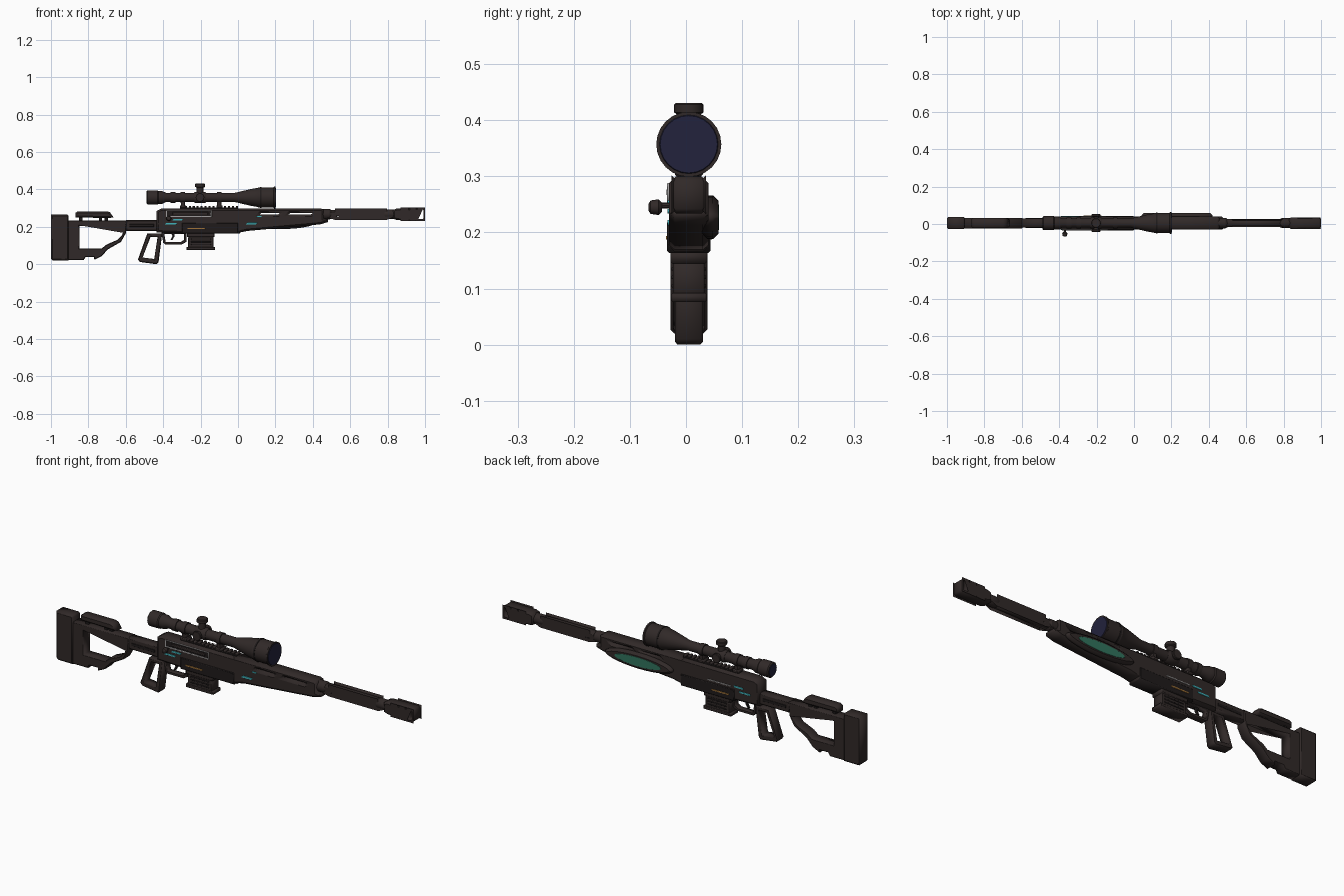
import bpy, bmesh, math
from mathutils import Matrix, Vector

if "Cube" in bpy.data.objects:
    bpy.data.objects.remove(bpy.data.objects["Cube"])

MID = 0.005  # centre plane of the body in y
AXIS = 0.357  # scope axis height
BORE = 0.267  # barrel axis height


def material(name, r, g, b):
    m = bpy.data.materials.new(name)
    m.use_nodes = True
    m.diffuse_color = (r, g, b, 1)
    m.node_tree.nodes["Principled BSDF"].inputs["Base Color"].default_value = (r, g, b, 1)
    return m


BODY = material("dark gunmetal", 0.030, 0.022, 0.021)
BLACK = material("soft black", 0.014, 0.011, 0.011)
GLASS = material("navy glass", 0.016, 0.016, 0.045)
TEAL = material("teal accent", 0.05, 0.45, 0.50)
GREEN = material("green inlay", 0.03, 0.17, 0.11)
ORANGE = material("orange accent", 0.35, 0.17, 0.04)
GREY = material("pale grey", 0.35, 0.34, 0.34)


def finish(name, mesh, mat):
    mesh.materials.clear()
    mesh.materials.append(mat)
    ob = bpy.data.objects.new(name, mesh)
    bpy.context.collection.objects.link(ob)
    return ob


def prism(name, outline, width, mat=BODY, holes=(), bevel=0.004, y=MID):
    """Side profile in x and z, extruded across y with chamfered rims."""
    cu = bpy.data.curves.new(name, "CURVE")
    cu.dimensions, cu.fill_mode = "2D", "BOTH"
    for loop in (outline, *holes):
        sp = cu.splines.new("POLY")
        sp.points.add(len(loop) - 1)
        for p, (x, z) in zip(sp.points, loop):
            p.co = (x, z, 0, 1)
        sp.use_cyclic_u = True
    cu.extrude = width / 2 - bevel
    cu.bevel_depth, cu.offset, cu.bevel_resolution = bevel, -bevel, 0
    tmp = bpy.data.objects.new(name + "_curve", cu)
    bpy.context.collection.objects.link(tmp)
    deps = bpy.context.evaluated_depsgraph_get()
    mesh = bpy.data.meshes.new_from_object(tmp.evaluated_get(deps))
    bpy.data.objects.remove(tmp)
    mesh.transform(Matrix.Translation((0, y, 0)) @ Matrix.Rotation(math.pi / 2, 4, "X"))
    return finish(name, mesh, mat)


def rect(x0, x1, z0, z1):
    return [(x0, z0), (x1, z0), (x1, z1), (x0, z1)]


def oval(cx, cz, rx, rz, n=28):
    return [(cx + rx * math.cos(i * math.tau / n), cz + rz * math.sin(i * math.tau / n)) for i in range(n)]


def lathe(name, profile, origin, direction="X", mat=BODY, seg=20):
    """Turn (distance, radius) pairs about an axis, with capped ends."""
    bm = bmesh.new()
    rings = [[bm.verts.new((r * math.cos(i * math.tau / seg), r * math.sin(i * math.tau / seg), d))
              for i in range(seg)] for d, r in profile]
    for a, b in zip(rings, rings[1:]):
        for i in range(seg):
            j = (i + 1) % seg
            bm.faces.new((a[i], a[j], b[j], b[i]))
    bm.faces.new(rings[0][::-1])
    bm.faces.new(rings[-1])
    turn = {"X": Vector((1, 0, 0)), "Y": Vector((0, 1, 0)), "Z": Vector((0, 0, 1))}[direction]
    bm.transform(Matrix.Translation(origin) @ turn.to_track_quat("Z", "Y").to_matrix().to_4x4())
    bmesh.ops.recalc_face_normals(bm, faces=bm.faces)
    mesh = bpy.data.meshes.new(name)
    bm.to_mesh(mesh)
    bm.free()
    ob = finish(name, mesh, mat)
    bpy.ops.object.select_all(action="DESELECT")
    ob.select_set(True)
    bpy.context.view_layer.objects.active = ob
    bpy.ops.object.shade_smooth_by_angle(angle=math.radians(30))
    return ob


def plate(name, outline, y, mat, holes=()):
    return prism(name, outline, 0.005, mat, holes, 0.0005, y)


# Stock: butt pad, skeleton frame, cheek rest and tube
prism("butt_pad", [(-1, .03), (-.99, .02), (-.905, .02), (-.905, .258), (-.912, .265), (-1, .265)], .066, bevel=.007)
prism("stock_frame",
      [(-.91, .022), (-.825, .022), (-.815, .038), (-.77, .038), (-.768, .024), (-.73, .042), (-.695, .08),
       (-.625, .12), (-.6, .165), (-.595, .235), (-.91, .235)], .056,
      holes=[[(-.848, .085), (-.728, .085), (-.703, .105), (-.645, .13), (-.62, .155), (-.605, .205), (-.848, .205)]])
prism("cheek_rest", [(-.87, .25), (-.69, .247), (-.665, .25), (-.685, .278), (-.70, .283), (-.855, .283), (-.87, .275)],
      .052, bevel=.008)
for x in (-.84, -.735, -.705):
    prism("cheek_post", rect(x - .009, x + .009, .225, .255), .024, BLACK, bevel=.002)
prism("stock_tube", rect(-.6, -.42, .178, .236), .05, bevel=.006)
prism("stock_tube_groove", rect(-.58, -.45, .2, .214), .054, BLACK, bevel=.001)

# Receiver with top rail
prism("receiver", [(-.435, .17), (-.29, .165), (.01, .165), (.01, .298), (-.41, .298), (-.435, .285)], .07, bevel=.01)
prism("lower_receiver", rect(-.30, -.0, .163, .222), .077, BLACK, bevel=.004)
prism("top_rail", rect(-.31, .0, .294, .302), .036, BLACK, bevel=.001)
for i in range(15):
    x = -.305 + i * .021
    prism("rail_tooth", rect(x, x + .011, .3, .311), .036, bevel=.002)

# Bolt, ejection port and handle on the front side
port = rect(-.385, -.14, .252, .288)
plate("port_frame", port, MID - .036, GREY, [rect(-.379, -.146, .258, .285)])
plate("port_cover", rect(-.379, -.146, .258, .285), MID - .035, BLACK)
prism("bolt_body", rect(-.35, -.16, .264, .279), .02, bevel=.003, y=MID - .03)
lathe("bolt_handle", [(0, .006), (.03, .005)], (-.37, -.052, .248), "Y", seg=10)
lathe("bolt_knob", [(0, .006), (.004, .012), (.018, .014), (.024, .008)], (-.37, -.067, .245), "Y", seg=12)

# Grip, trigger and guard
prism("grip", [(-.485, .165), (-.405, .165), (-.425, .01), (-.435, 0), (-.525, .012), (-.535, .025)], .05, bevel=.005,
      holes=[[(-.468, .145), (-.43, .145), (-.448, .028), (-.51, .036)]])
prism("trigger_guard", [(-.41, .172), (-.40, .115), (-.39, .106), (-.3, .106), (-.275, .12), (-.275, .172)], .03,
      holes=[[(-.394, .162), (-.387, .12), (-.305, .12), (-.288, .13), (-.288, .162)]], bevel=.002)
prism("trigger", [(-.36, .17), (-.34, .17), (-.34, .148), (-.352, .128), (-.36, .13), (-.35, .15)], .012, BLACK, bevel=.001)

# Magazine with raised ribs
prism("magazine", [(-.265, .17), (-.13, .17), (-.13, .085), (-.14, .077), (-.26, .077), (-.268, .085)], .056)
prism("magazine_floor", rect(-.275, -.122, .076, .092), .064, bevel=.003)
prism("magazine_collar", rect(-.272, -.125, .145, .168), .066, bevel=.003)
for z in (.102, .117, .132):
    prism("magazine_rib", rect(-.25, -.145, z, z + .006), .062, BLACK, bevel=.001)

# Handguard with long slots
prism("handguard",
      [(-.01, .165), (.05, .178), (.44, .213), (.48, .225), (.48, .24), (.458, .245), (.458, .29), (.445, .298),
       (-.01, .298)], .07, bevel=.01,
      holes=[[(x, .266), (x + w, .266), (x + w + .008, .273), (x + .008, .273)] for x, w in ((.115, .1), (.27, .12))])

# Oval inlay on the back side
prism("oval_bulge", oval(.23, .227, .19, .039), .03, bevel=.01, y=.043)
plate("oval_inlay", oval(.23, .227, .13, .023), .0565, GREEN)

# Barrel with slots, collars and vented muzzle brake
prism("barrel", rect(.44, .85, BORE - .022, BORE + .022), .044, bevel=.011,
      holes=[rect(.53, .785, BORE + s * .0105 - .0085, BORE + s * .0105 + .0085) for s in (-1, 1)])
lathe("barrel_collar", [(.78, .022), (.79, .026), (.835, .026), (.845, .022)], (0, MID, BORE), seg=16)
lathe("barrel_nut", [(.45, .028), (.49, .028), (.5, .022)], (0, MID, BORE), seg=16)
prism("muzzle_brake", [(.83, .243), (.85, .236), (.99, .234), (1, .242), (1, .292), (.99, .3), (.85, .298), (.83, .291)],
      .062, bevel=.008,
      holes=[rect(x, x + .034, .24, .294) for x in (.878, .918, .958)])
lathe("muzzle_bore", [(.995, .013), (1, .013)], (0, MID, BORE), mat=BLACK, seg=12)

# Scope body, glass, turrets and mounts
lathe("scope_body",
      [(-.488, .033), (-.483, .038), (-.43, .038), (-.425, .034), (-.405, .034), (-.385, .025), (-.02, .024),
       (.07, .045), (.105, .051), (.11, .054), (.19, .054), (.193, .058), (.2, .058)], (0, MID, AXIS), seg=24)
lathe("front_glass", [(.199, .053), (.202, .051)], (0, MID, AXIS), mat=GLASS, seg=24)
lathe("rear_glass", [(-.49, .029), (-.487, .03)], (0, MID, AXIS), mat=GLASS, seg=24)
lathe("scope_band", [(.118, .056), (.126, .056)], (0, MID, AXIS), mat=BLACK, seg=24)
lathe("zoom_ring", [(-.36, .029), (-.335, .029)], (0, MID, AXIS))
lathe("turret_hub", [(-.235, .026), (-.228, .03), (-.178, .03), (-.17, .026)], (0, MID, AXIS))
knob = [(.0, .018), (.052, .018), (.053, .021), (.057, .026), (.071, .026), (.074, .023)]
lathe("top_turret", knob, (-.203, MID, AXIS), "Z", seg=16)
for s in (-1, 1):
    lathe("side_turret", [(s * d * .64, r * .9) for d, r in knob], (-.203, MID, AXIS), "Y", seg=16)
for x in (-.295, -.1):
    lathe("scope_ring", [(x - .012, .029), (x + .012, .029)], (0, MID, AXIS))
    prism("scope_mount", rect(x - .011, x + .011, .3, .345), .036, bevel=.003)
    prism("mount_clamp", rect(x - .016, x + .016, .3, .315), .05, bevel=.003)

# Coloured accent marks
for s in (-1, 1):
    y = MID + s * .0355
    for x, z, w in ((-.39, .217, .06), (-.35, .238, .05)):
        plate("receiver_mark", [(x, z - .004), (x + w, z - .004), (x + w + .005, z + .004), (x + .005, z + .004)], y, TEAL)
    plate("warning_strip", rect(-.27, -.175, .187, .194), MID + s * .0385, ORANGE)
plate("handguard_mark", [(.04, .212), (.095, .212), (.105, .222), (.05, .222)], MID - .0355, TEAL)
plate("handguard_dash", rect(.1, .125, .252, .257), MID - .0355, TEAL)
plate("side_line", rect(-.28, -.15, .232, .237), MID + .0355, GREY)
